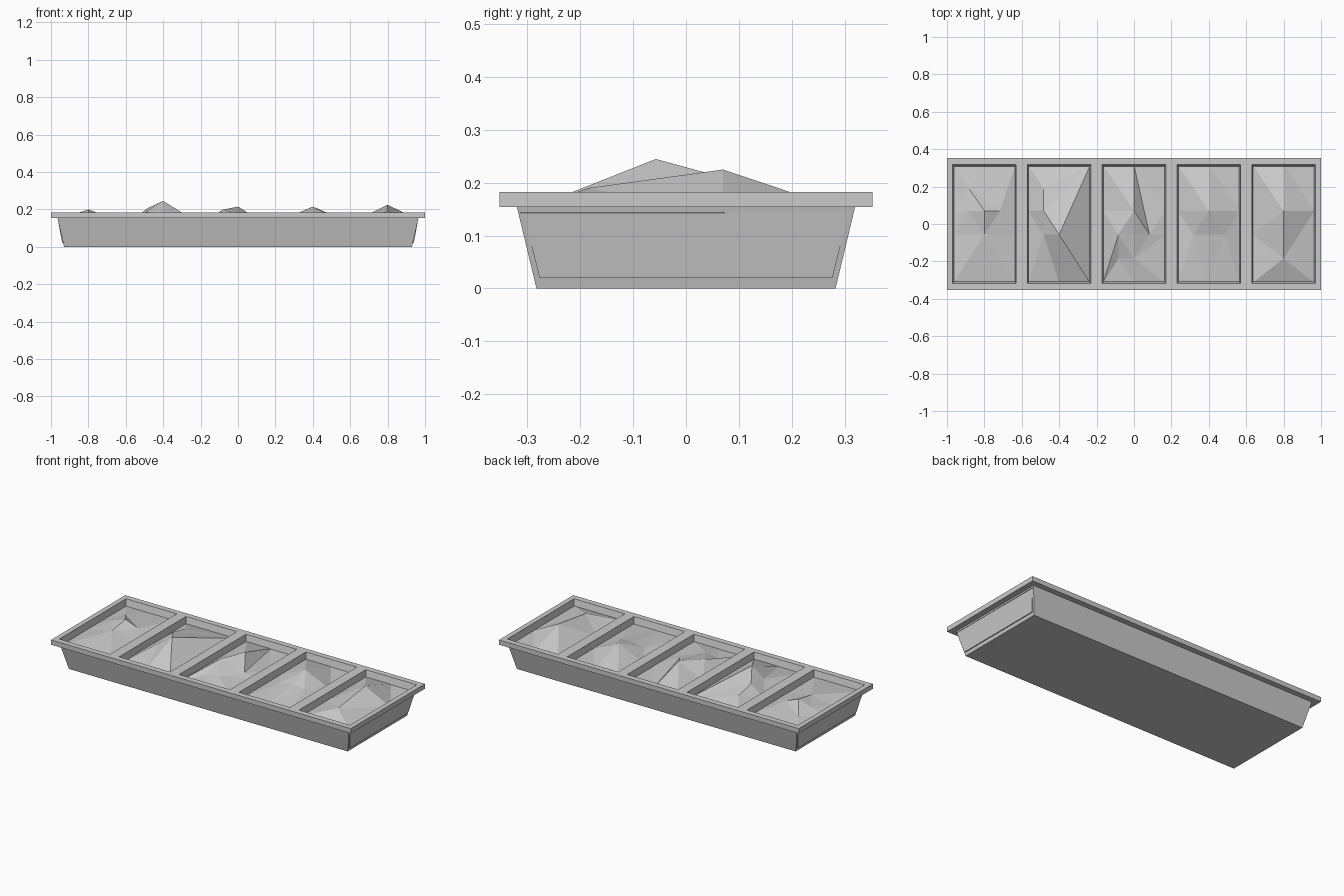
import bpy
import bmesh
from mathutils import Vector
from mathutils.geometry import delaunay_2d_cdt

cube = bpy.data.objects.get("Cube")
if cube:
    bpy.data.objects.remove(cube, do_unlink=True)

gray = bpy.data.materials.new("light_gray")
gray.use_nodes = True
gray.diffuse_color = (0.6, 0.6, 0.6, 1)
gray.node_tree.nodes["Principled BSDF"].inputs["Base Color"].default_value = (0.6, 0.6, 0.6, 1)

CENTERS = [-0.8, -0.4, 0, 0.4, 0.8]
HOLE_X, HOLE_Y = 0.17, 0.318
RIM_TOP, RIM_LOW = 0.183, 0.154


def finish(bm, name):
    mesh = bpy.data.meshes.new(name)
    bm.to_mesh(mesh)
    bm.free()
    mesh.materials.append(gray)
    obj = bpy.data.objects.new(name, mesh)
    bpy.context.collection.objects.link(obj)
    return obj


def ring(bm, hx, hy, z, cx=0):
    return [bm.verts.new((cx + sx * hx, sy * hy, z))
            for sx, sy in ((-1, -1), (1, -1), (1, 1), (-1, 1))]


def bridge(bm, low, high):
    for i in range(4):
        j = (i + 1) % 4
        bm.faces.new((low[i], low[j], high[j], high[i]))


# Tray: tapered body, overhanging rim, five tapered compartments
bm = bmesh.new()
shell = [ring(bm, 0.93, 0.283, 0), ring(bm, 0.965, 0.32, RIM_LOW),
         ring(bm, 1, 0.353, RIM_LOW), ring(bm, 1, 0.353, RIM_TOP)]
bm.faces.new(shell[0][::-1])
for low, high in zip(shell, shell[1:]):
    bridge(bm, low, high)

# Rim top as a grid of strips around the openings
xs = [-1] + [c + s * HOLE_X for c in CENTERS for s in (-1, 1)] + [1]
ys = [-0.353, -HOLE_Y, HOLE_Y, 0.353]
for i in range(len(xs) - 1):
    for j in range(3):
        if i % 2 and j == 1:
            continue
        a, b, c, d = xs[i], xs[i + 1], ys[j], ys[j + 1]
        bm.faces.new([bm.verts.new((x, y, RIM_TOP))
                      for x, y in ((a, c), (b, c), (b, d), (a, d))])

# Compartment walls and floors
for cx in CENTERS:
    top = ring(bm, HOLE_X, HOLE_Y, RIM_TOP, cx)
    floor = ring(bm, 0.14, 0.277, 0.02, cx)
    bridge(bm, top, floor)
    bm.faces.new(floor)
bmesh.ops.remove_doubles(bm, verts=bm.verts, dist=0.0001)
finish(bm, "tray")

# Mounds: faceted heaps with a flat border and a few raised points
W, H, BASE = 0.166, 0.315, 0.143
F, B = -0.057, 0.07      # front and back inner rows
FF, BB = -0.185, 0.19    # outer rows
C = 0.083                # side column
BORDER = [(-W, -H), (0, -H), (W, -H), (W, F), (W, B),
          (W, H), (0, H), (-W, H), (-W, B), (-W, F)]
# Raised points, then ridge lines (points numbered after the ten border ones)
MOUNDS = [
    ([(0, B, 0.2), (0, F, 0.178), (-C, B, 0.172), (C, B, 0.168),
      (-C, BB, 0.16)],
     [(11, 0), (11, 2), (11, 3), (10, 11)]),
    ([(0, F, 0.245), (-C, B, 0.207), (-C, F, 0.19), (-C, BB, 0.18)],
     [(10, 1), (10, 3), (10, 5), (10, 11), (12, 1)]),
    ([(0, B, 0.215), (-C, F, 0.198), (C, F, 0.163), (0, F, 0.19),
      (0, FF, 0.17), (-C, FF, 0.155)],
     [(10, 6), (12, 6), (11, 0), (10, 11), (10, 12)]),
    ([(0, B, 0.215), (0, F, 0.178), (C, F, 0.172), (-C, F, 0.16)],
     [(10, 8), (10, 12), (10, 11), (11, 1)]),
    ([(0, B, 0.225), (0, FF, 0.19)],
     [(10, 11), (10, 6), (11, 0), (11, 2), (11, 4)]),
]
for n, (cx, (peaks, ridges)) in enumerate(zip(CENTERS, MOUNDS), 1):
    points = [Vector(p) for p in BORDER] + [Vector(p[:2]) for p in peaks]
    heights = [BASE] * len(BORDER) + [p[2] for p in peaks]
    outline = [(i, (i + 1) % len(BORDER)) for i in range(len(BORDER))]
    verts, _, faces, origin, _, _ = delaunay_2d_cdt(points, outline + ridges, [], 0, 0.0001)
    bm = bmesh.new()
    made = []
    for v, src in zip(verts, origin):
        z = heights[src[0]] if src else 0.17
        made.append(bm.verts.new((cx + v.x, v.y, z)))
    for f in faces:
        face = bm.faces.new([made[i] for i in f])
        face.normal_update()
        if face.normal.z < 0:
            face.normal_flip()
    finish(bm, "mound_%d" % n)
